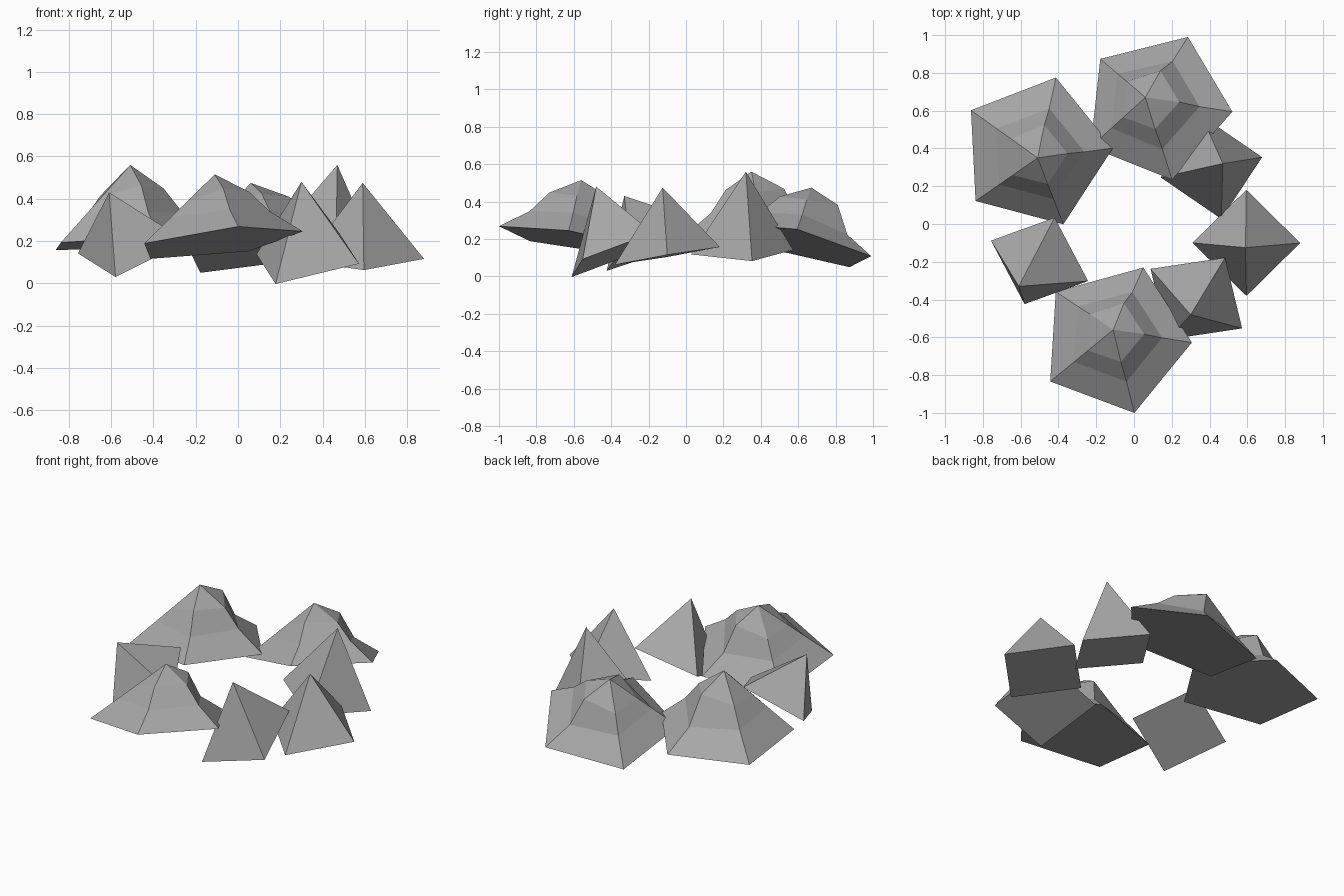
import bpy
import bmesh
from math import cos, sin, radians, tau
from mathutils import Vector

cube = bpy.data.objects.get("Cube")
if cube:
    bpy.data.objects.remove(cube)

# One stone colour
stone = bpy.data.materials.new("grey stone")
stone.use_nodes = True
grey = (0.39, 0.39, 0.39, 1)
stone.diffuse_color = grey
stone.node_tree.nodes["Principled BSDF"].inputs["Base Color"].default_value = grey

# Ridge breaks of a boulder: share of the way out, and height on each ridge
BOULDER_RINGS = [
    (0.62, (0.30, 0.36, 0.38, 0.34, 0.36)),
    (0.40, (0.78, 0.64, 0.60, 0.70, 0.68)),
]


def make_rock(name, sides, centre, radius, turn, slope, apex, rings=()):
    """Tilted regular base, optional ridge rings, and a peak."""
    centre, apex = Vector(centre), Vector(apex)
    normal = Vector((-slope[0], -slope[1], 1)).normalized()
    tilt = Vector((0, 0, 1)).rotation_difference(normal)
    angles = [radians(turn) + tau * i / sides for i in range(sides)]
    corners = [centre + tilt @ Vector((radius * cos(a), radius * sin(a), 0))
               for a in angles]
    height = (apex - centre).dot(normal)
    foot = apex - normal * height

    bm = bmesh.new()
    loop = [bm.verts.new(c) for c in corners]
    bm.faces.new(loop[::-1])
    for share, heights in rings:
        inner = [bm.verts.new(foot.lerp(c, share) + normal * height * h)
                 for c, h in zip(corners, heights)]
        for i in range(sides):
            j = (i + 1) % sides
            bm.faces.new((loop[i], loop[j], inner[j], inner[i]))
        loop = inner
    peak = bm.verts.new(apex)
    for i in range(sides):
        bm.faces.new((loop[i], loop[(i + 1) % sides], peak))
    bmesh.ops.recalc_face_normals(bm, faces=bm.faces)

    mesh = bpy.data.meshes.new(name)
    bm.to_mesh(mesh)
    bm.free()
    mesh.materials.append(stone)
    rock = bpy.data.objects.new(name, mesh)
    bpy.context.collection.objects.link(rock)


# Large five-sided boulders: centre, radius, turn, slope, peak
boulders = {
    "boulder_back_right": ((-0.52, 0.38, 0.19), 0.41, 75, (0.05, -0.07), (-0.51, 0.35, 0.56)),
    "boulder_back": ((0.12, 0.62, 0.17), 0.41, 67, (0.19, -0.25), (0.06, 0.67, 0.475)),
    "boulder_front": ((-0.1, -0.61, 0.194), 0.41, 69, (0.12, -0.16), (-0.11, -0.56, 0.515)),
}
for name, shape in boulders.items():
    make_rock(name, 5, *shape, rings=BOULDER_RINGS)

# Small four-sided stones
stones = {
    "stone_left": ((0.595, -0.1, 0.11), 0.285, 0, (0.02, 0.17), (0.59, -0.125, 0.475)),
    "stone_front_left": ((0.33, -0.395, 0.115), 0.29, -34, (0.18, 0.42), (0.3, -0.48, 0.48)),
    "stone_back_left": ((0.41, 0.3, 0.13), 0.278, 11, (-0.18, 0.01), (0.47, 0.32, 0.56)),
    "stone_right": ((-0.5, -0.195, 0.17), 0.28, -21, (0.32, 0.5), (-0.61, -0.33, 0.43)),
}
for name, shape in stones.items():
    make_rock(name, 4, *shape)
